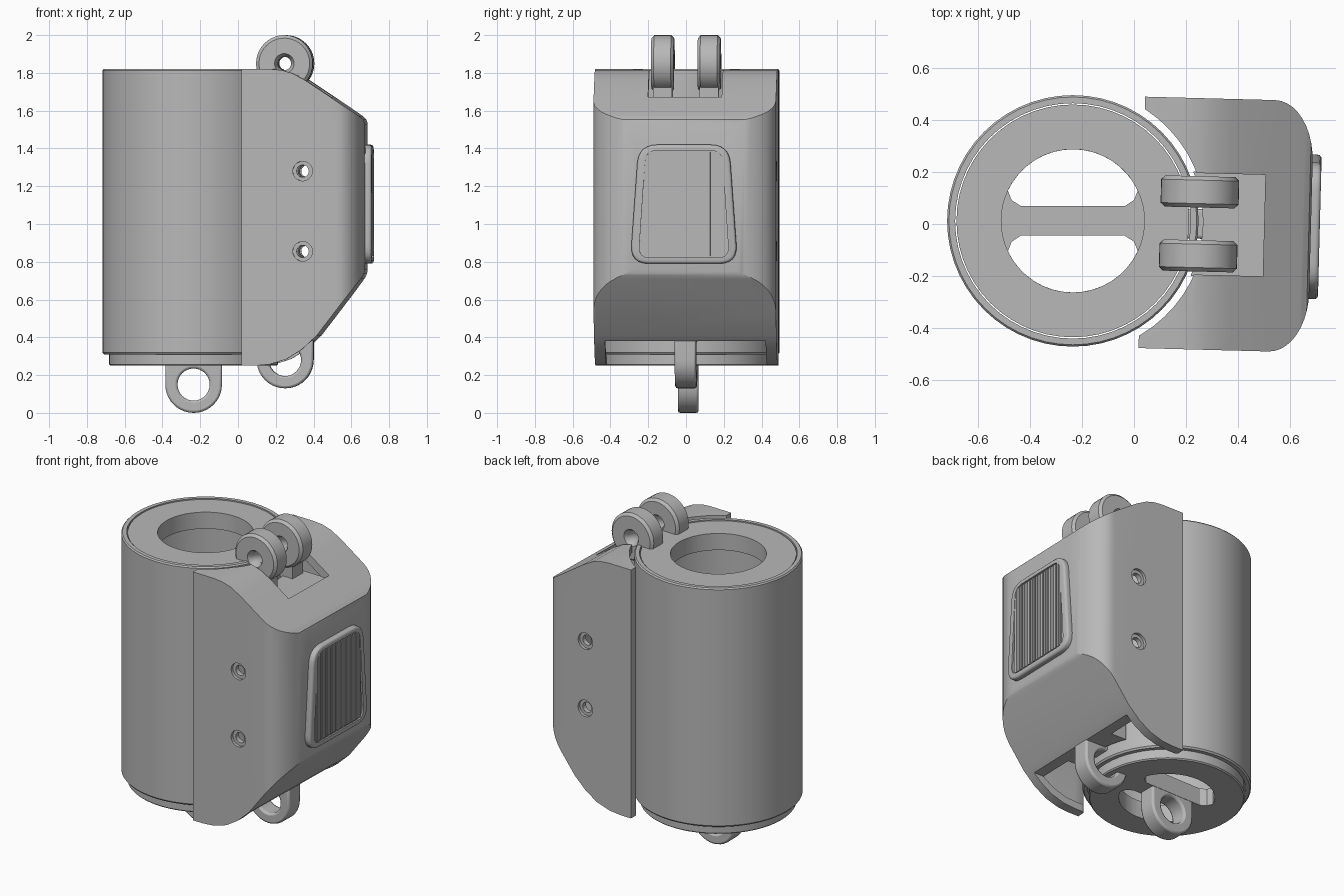
import bpy, bmesh, math
from mathutils import Vector

if "Cube" in bpy.data.objects:
    bpy.data.objects.remove(bpy.data.objects["Cube"])

grey = bpy.data.materials.new("mid grey")
grey.diffuse_color = (0.48, 0.48, 0.48, 1)
grey.use_nodes = True
grey.node_tree.nodes["Principled BSDF"].inputs["Base Color"].default_value = grey.diffuse_color


def make(name, bm):
    bmesh.ops.remove_doubles(bm, verts=bm.verts, dist=1e-5)
    bmesh.ops.recalc_face_normals(bm, faces=bm.faces)
    me = bpy.data.meshes.new(name)
    bm.to_mesh(me)
    bm.free()
    me.materials.append(grey)
    ob = bpy.data.objects.new(name, me)
    bpy.context.collection.objects.link(ob)
    return ob


def place(u, v, w, axis):
    return {'x': (w, u, v), 'y': (u, w, v), 'z': (u, v, w)}[axis]


def prism(name, pts, axis, a, b):
    bm = bmesh.new()
    lo = [bm.verts.new(place(u, v, a, axis)) for u, v in pts]
    hi = [bm.verts.new(place(u, v, b, axis)) for u, v in pts]
    n = len(pts)
    bm.faces.new(lo)
    bm.faces.new(hi)
    for i in range(n):
        j = (i + 1) % n
        bm.faces.new((lo[i], lo[j], hi[j], hi[i]))
    return make(name, bm)


def arc(cx, cy, r, a0, a1, n):
    return [(cx + r * math.cos(math.radians(a0 + (a1 - a0) * i / n)),
             cy + r * math.sin(math.radians(a0 + (a1 - a0) * i / n))) for i in range(n + 1)]


def circle(cx, cy, r, n=32):
    return arc(cx, cy, r, 0, 360, n)[:-1]


def box(name, x0, x1, y0, y1, z0, z1):
    return prism(name, [(x0, y0), (x1, y0), (x1, y1), (x0, y1)], 'z', z0, z1)


def lathe(name, prof, cu, cv, axis, n):
    # closed (radius, height) loop turned round an axis
    bm = bmesh.new()
    rings = []
    for r, h in prof:
        rings.append([bm.verts.new(place(u, v, h, axis)) for u, v in circle(cu, cv, r, n)])
    for i in range(len(prof)):
        p, q = rings[i], rings[(i + 1) % len(prof)]
        for k in range(n):
            m = (k + 1) % n
            bm.faces.new((p[k], p[m], q[m], q[k]))
    bmesh.ops.dissolve_degenerate(bm, dist=1e-6, edges=bm.edges)
    return make(name, bm)


def cut(ob, tool, op='DIFFERENCE'):
    m = ob.modifiers.new("cut", 'BOOLEAN')
    m.operation, m.object, m.solver = op, tool, 'EXACT'
    bpy.context.view_layer.objects.active = ob
    bpy.ops.object.modifier_apply(modifier=m.name)
    bpy.data.objects.remove(tool)


def bevel(ob, w, seg=2):
    m = ob.modifiers.new("bevel", 'BEVEL')
    m.width, m.segments, m.limit_method = w, seg, 'ANGLE'
    m.angle_limit = math.radians(40)


CX, CY = -0.235, 0.012

# outer sleeve
lathe("sleeve", [(.452, .31), (.475, .31), (.483, .32), (.483, 1.812), (.476, 1.82), (.452, 1.82)], CX, CY, 'z', 56)

# inner canister with lipped mouth and two D-shaped openings in the floor
can = lathe("canister", [(0, .25), (.44, .25), (.447, .257), (.447, 1.815), (.275, 1.815),
                         (.275, 1.71), (.41, 1.71), (.41, .36), (0, .36)], CX, CY, 'z', 56)
for s in (1, -1):
    d = arc(0, 0, .275, 25, 155, 16) + [(-.235, .08), (-.2, .057), (.2, .057), (.235, .08)]
    cut(can, prism("cutter", [(CX + x, CY + s * y) for x, y in d], 'z', .1, .5))


def eyelet(name, cx, cz, top, y0, y1):
    ob = prism(name, [(cx - .15, top)] + arc(cx, cz, .15, 180, 360, 20) + [(cx + .15, top)], 'y', y0, y1)
    cut(ob, prism("cutter", circle(cx, cz, .085), 'y', -1, 1))
    bevel(ob, .012)
    return ob


# hanger ring below the canister
eyelet("canister_eyelet", CX, .15, .27, CY - .055, CY + .055)

# housing: side profile intersected with a rounded plan, then hollowed
side = [(.03, 1.82), (.18, 1.82), (.24, 1.815), (.3, 1.798), (.37, 1.76), (.65, 1.572), (.672, 1.553), (.68, 1.53),
        (.68, .76), (.675, .735), (.66, .71), (.43, .41), (.35, .335), (.27, .285), (.18, .257), (.1, .25), (.03, .25)]
half = [(.03, .483), (.53, .483)] + [(.53 + .15 * math.sin(t), .25 + .233 * math.cos(t))
                                    for t in [math.pi / 2 * i / 10 for i in range(1, 11)]]
plan = half + [(x, -y) for x, y in reversed(half)]


def body(name, sx, sz, sy, back):
    f = lambda x: back if x < .035 else .03 + (x - .03) * sx
    ob = prism(name, [(f(x), 1.035 + (z - 1.035) * sz) for x, z in side], 'y', -.6, .6)
    cut(ob, prism("cutter", [(f(x), y * sy) for x, y in plan], 'z', 0, 2.1), 'INTERSECT')
    return ob


housing = body("housing", 1, 1, 1, .03)
cut(housing, body("cutter", .925, .94, .9, -.1))
cut(housing, prism("cutter", circle(CX, 0, .51, 56), 'z', 0, 2.1))
cut(housing, box("cutter", .1, .5, -.195, .195, 1.55, 2))
cut(housing, box("cutter", -.1, .45, -.425, .425, .1, .38))

# inner frame carrying the lugs
frame = prism("inner_frame", [(.15, .38), (.36, .38), (.5, .57), (.5, 1.65), (.15, 1.65)], 'y', -.2, .2)
cut(frame, prism("cutter", circle(CX, 0, .5, 56), 'z', 0, 2.1))

# screw holes with countersinks on both sides
for z in (1.28, .855):
    cut(frame, prism("cutter", circle(.355, z, .032, 20), 'y', -1, 1))
    cut(housing, prism("cutter", circle(.355, z, .032, 20), 'y', -1, 1))
    for s in (1, -1):
        cut(housing, prism("cutter", circle(.355, z, .052, 20), 'y', s * .465, s * .6))
group = [housing, frame]

# twin top lugs and lower eyelet
for s in (1, -1):
    c = s * .123
    group.append(lathe("top_lug", [(.035, c - .03), (.052, c - .06), (.134, c - .06), (.15, c - .045), (.15, c + .045),
                                   (.134, c + .06), (.052, c + .06), (.035, c + .03)], .25, 1.85, 'y', 40))
    group.append(box("lug_foot", .2, .33, c - .05, c + .05, 1.64, 1.78))
group.append(eyelet("lower_eyelet", .25, .28, .42, -.057, .057))

# ribbed rounded pad on the outer face
corners = [(-.285, .79), (.285, .79), (.24, 1.42), (-.24, 1.42)]


def rounded(pts, r):
    out = []
    n = len(pts)
    for i in range(n):
        p = Vector(pts[i])
        a = p + (Vector(pts[i - 1]) - p).normalized() * r
        b = p + (Vector(pts[(i + 1) % n]) - p).normalized() * r
        for k in range(7):
            t = k / 6
            out.append(tuple(a * (1 - t) ** 2 + p * 2 * t * (1 - t) + b * t * t))
    return out


pad = prism("grip_pad", rounded(corners, .1), 'x', .66, .714)
bevel(pad, .015, 3)
bpy.context.view_layer.objects.active = pad
bpy.ops.object.modifier_apply(modifier="bevel")
inset = [(y * .84, 1.105 + (z - 1.105) * .9) for y, z in corners]
cut(pad, prism("cutter", rounded(inset, .06), 'x', .704, .8))
group.append(pad)
for i in range(18):
    y = -.204 + i * .024
    group.append(box("grip_rib", .70, .711, y - .008, y + .008, .83, 1.38))

# the housing side sits turned slightly
for ob in group:
    ob.rotation_euler.z = math.radians(-1.5)
    ob.location.y = .007

bpy.ops.object.select_all(action='SELECT')
bpy.ops.object.shade_smooth_by_angle(angle=math.radians(30))
